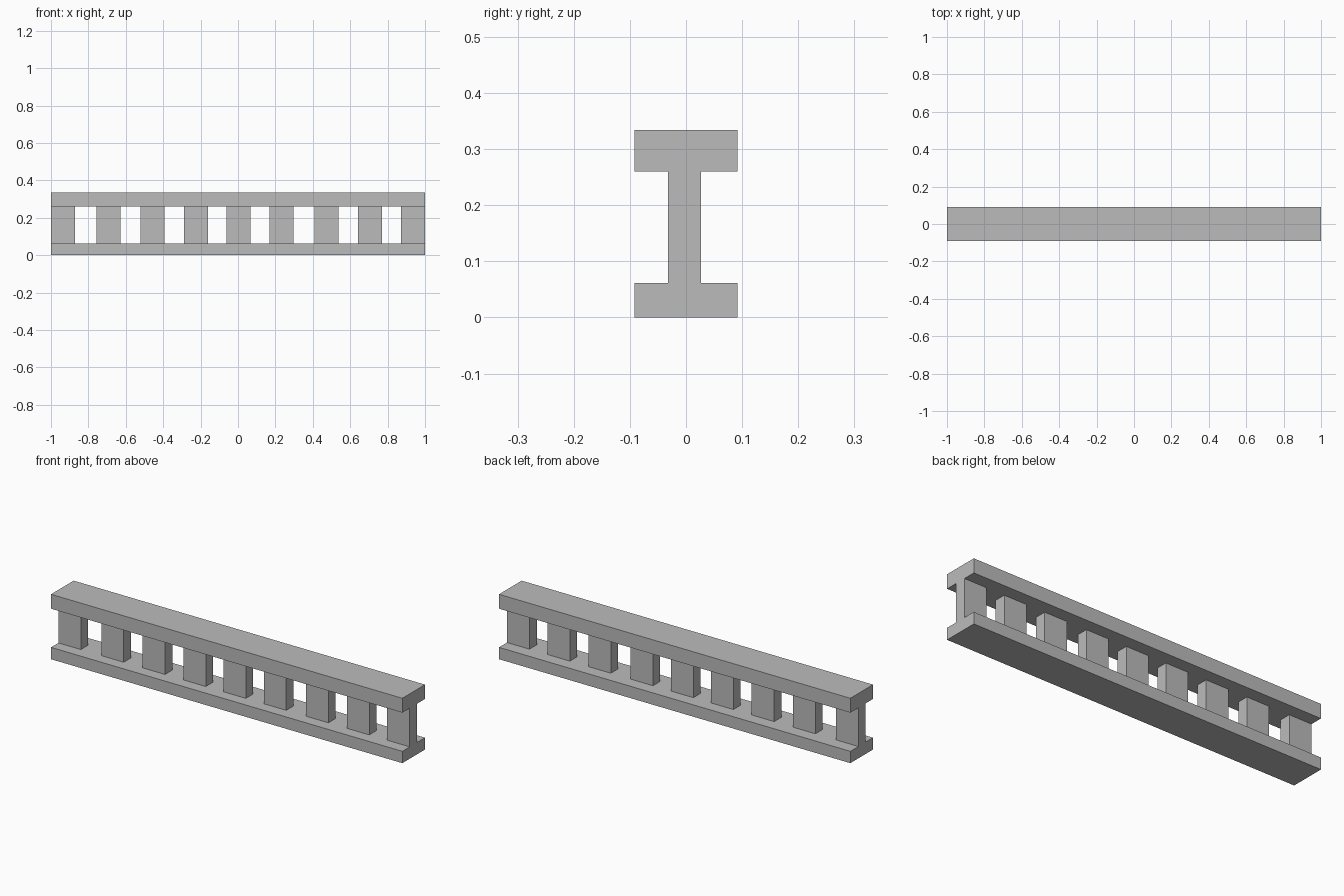
import bpy
import bmesh
from mathutils import Vector

cube = bpy.data.objects.get("Cube")
if cube:
    bpy.data.objects.remove(cube, do_unlink=True)

# Plain grey stone
GREY = (0.5, 0.5, 0.5, 1.0)
stone = bpy.data.materials.new("grey_stone")
stone.use_nodes = True
stone.diffuse_color = GREY
stone.node_tree.nodes["Principled BSDF"].inputs["Base Color"].default_value = GREY


def box(name, low, high):
    """Add a flat-shaded box between two opposite corners."""
    low, high = Vector(low), Vector(high)
    bm = bmesh.new()
    bmesh.ops.create_cube(bm, size=1)
    bmesh.ops.scale(bm, vec=high - low, verts=bm.verts)
    bmesh.ops.translate(bm, vec=(low + high) / 2, verts=bm.verts)
    mesh = bpy.data.meshes.new(name)
    bm.to_mesh(mesh)
    bm.free()
    mesh.materials.append(stone)
    obj = bpy.data.objects.new(name, mesh)
    bpy.context.collection.objects.link(obj)
    return obj


HALF_DEPTH = 0.092
BASE_TOP, RAIL_BOTTOM, RAIL_TOP = 0.061, 0.26, 0.334

# Base slab and top rail
box("base_slab", (-1, -HALF_DEPTH, 0), (1, HALF_DEPTH, BASE_TOP))
box("top_rail", (-1, -HALF_DEPTH, RAIL_BOTTOM), (1, HALF_DEPTH, RAIL_TOP))

# Row of square-cut posts, the outer two flush with the ends
POST_HALF = 0.064
centres = [-0.936, -0.692, -0.457, -0.225, 0.003, 0.233, 0.473, 0.706, 0.936]
for i, x in enumerate(centres, 1):
    box(f"post_{i}", (x - POST_HALF, -0.032, BASE_TOP),
        (x + POST_HALF, 0.027, RAIL_BOTTOM))
